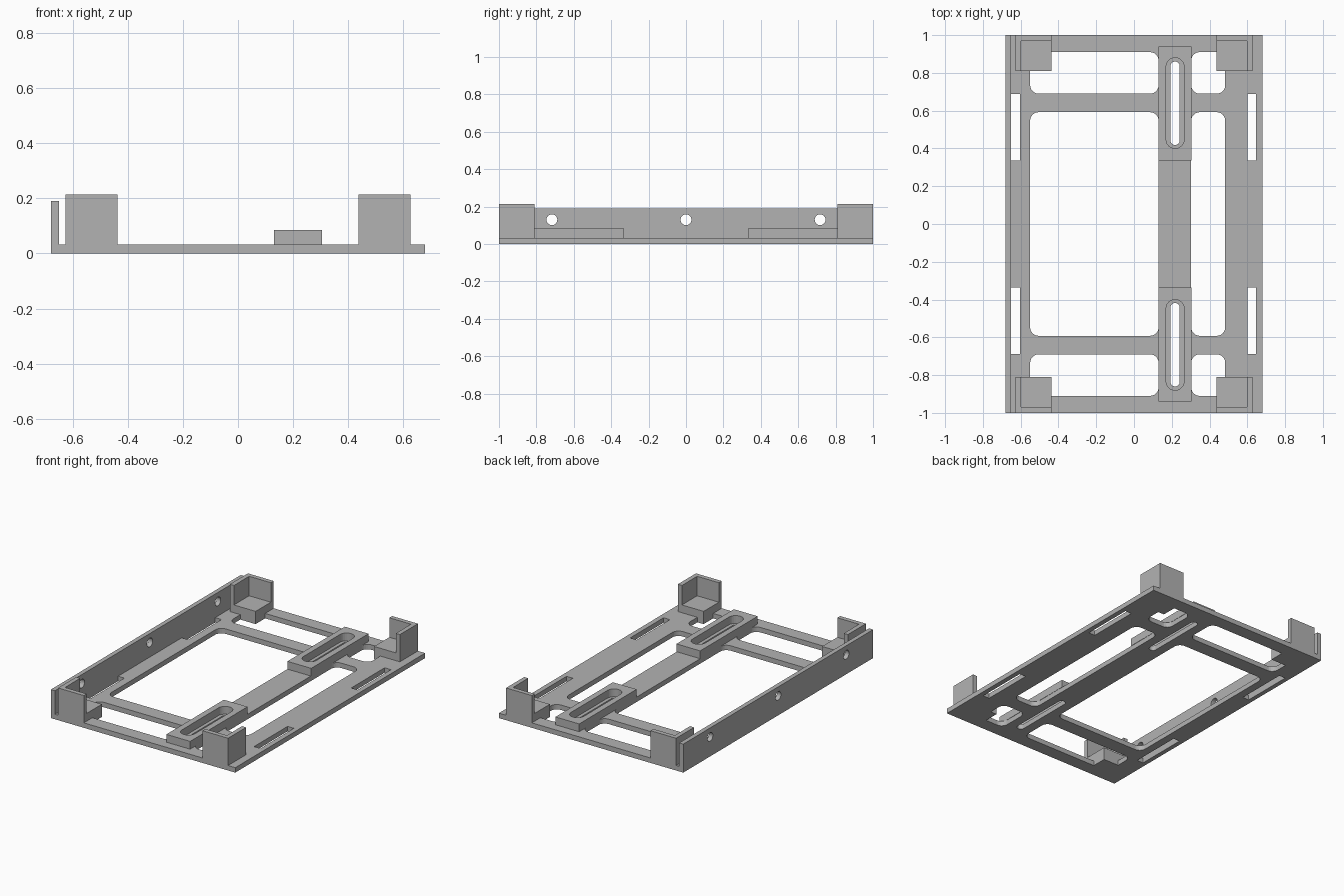
import bpy, bmesh, math
from mathutils import Vector, Matrix

if "Cube" in bpy.data.objects:
    bpy.data.objects.remove(bpy.data.objects["Cube"])

grey = bpy.data.materials.new("plain_grey")
grey.diffuse_color = (0.45, 0.45, 0.45, 1)
grey.use_nodes = True
grey.node_tree.nodes["Principled BSDF"].inputs["Base Color"].default_value = grey.diffuse_color

T, LEDGE, TOP, WALL = 0.033, 0.085, 0.215, 0.19   # key heights


def rounded(pts, seg=6):
    """Right-angled outline of (x, y, radius) with filleted corners."""
    out = []
    for i, (x, y, r) in enumerate(pts):
        p = Vector((x, y))
        if r == 0:
            out.append(p)
            continue
        a = (Vector(pts[i - 1][:2]) - p).normalized()
        b = (Vector(pts[(i + 1) % len(pts)][:2]) - p).normalized()
        c = p + r * (a + b)
        for k in range(seg + 1):
            t = math.pi / 2 * k / seg
            out.append(c - r * (math.cos(t) * b + math.sin(t) * a))
    return out


def rect(x0, x1, y0, y1, r=0):
    return rounded([(x0, y0, r), (x1, y0, r), (x1, y1, r), (x0, y1, r)])


def circle(x, y, r, n=24):
    return [Vector((x + r * math.cos(2 * math.pi * k / n),
                    y + r * math.sin(2 * math.pi * k / n))) for k in range(n)]


def flip(loop):
    return [Vector((p.x, -p.y)) for p in loop]


def slab(name, loops, z0, z1, turn=None):
    """Extrude an outline (first loop) with holes (other loops)."""
    cu = bpy.data.curves.new(name + "_profile", 'CURVE')
    cu.dimensions, cu.fill_mode, cu.extrude = '2D', 'BOTH', (z1 - z0) / 2
    for loop in loops:
        s = cu.splines.new('POLY')
        s.points.add(len(loop) - 1)
        for q, p in zip(s.points, loop):
            q.co = (p.x, p.y, 0, 1)
        s.use_cyclic_u = True
    tmp = bpy.data.objects.new(name + "_tmp", cu)
    bpy.context.collection.objects.link(tmp)
    dg = bpy.context.evaluated_depsgraph_get()
    me = bpy.data.meshes.new_from_object(tmp.evaluated_get(dg))
    bpy.data.objects.remove(tmp)
    bm = bmesh.new()
    bm.from_mesh(me)
    bmesh.ops.remove_doubles(bm, verts=bm.verts, dist=1e-5)
    bmesh.ops.translate(bm, verts=bm.verts, vec=(0, 0, (z0 + z1) / 2))
    if turn:
        bmesh.ops.transform(bm, matrix=turn, verts=bm.verts)
    bmesh.ops.recalc_face_normals(bm, faces=bm.faces)
    for f in bm.faces:
        f.smooth = False
    bm.to_mesh(me)
    bm.free()
    me.name = name
    me.materials.clear()
    me.materials.append(grey)
    ob = bpy.data.objects.new(name, me)
    bpy.context.collection.objects.link(ob)
    return ob


R = 0.045
BX0, BX1, BY = 0.437, 0.627, 0.81   # corner bracket extents

# base plate with windows, side slots and the spine slots
left_window = rounded([(-0.55, 0.69, R), (0.13, 0.69, R), (0.13, 0.91, R),
                       (-BX0, 0.91, 0), (-BX0, BY, 0), (-0.55, BY, 0)])
right_window = rounded([(0.303, 0.69, R), (0.483, 0.69, R), (0.483, BY, 0),
                        (BX0, BY, 0), (BX0, 0.91, 0), (0.303, 0.91, R)])
inner_slot = rect(0.193, 0.242, 0.418, 0.86, 0.0244)
holes = [left_window, right_window, inner_slot,
         rect(-0.65, -0.603, 0.335, 0.688), rect(0.6, 0.647, 0.335, 0.688)]
plate = [rect(-0.68, 0.68, -1, 1),
         rect(-0.55, 0.13, -0.592, 0.592, R),
         rect(0.303, 0.483, -0.592, 0.592, R)]
plate += holes + [flip(h) for h in holes]
slab("base_plate", plate, 0, T)

# side wall with three screw holes (profile in y, z swung upright)
upright = Matrix(((0, 0, 1, 0), (1, 0, 0, 0), (0, 1, 0, 0), (0, 0, 0, 1)))
slab("side_wall", [rect(-1, 1, T, WALL)] +
     [circle(y, 0.13, 0.029) for y in (-0.717, 0, 0.717)],
     -0.68, -0.65, upright)

# raised slotted pads on the spine
pad = [rect(0.13, 0.305, 0.335, 0.94), rect(0.17, 0.265, 0.4, 0.88, 0.0474)]
slab("back_slotted_pad", pad, T, LEDGE)
slab("front_slotted_pad", [flip(p) for p in pad], T, LEDGE)

# corner brackets: a ledge block with an L-shaped upstand
W = 0.03
ell = [(BX0, 1), (BX1, 1), (BX1, BY), (BX1 - W, BY), (BX1 - W, 1 - W), (BX0, 1 - W)]
for sx, side in ((-1, "left"), (1, "right")):
    for sy, end in ((-1, "front"), (1, "back")):
        ledge = [Vector((p.x * sx, p.y * sy)) for p in rect(BX0, BX1, BY, 1)]
        slab(f"{end}_{side}_ledge", [ledge], T, LEDGE)
        slab(f"{end}_{side}_upstand", [[Vector((x * sx, y * sy)) for x, y in ell]], LEDGE, TOP)
